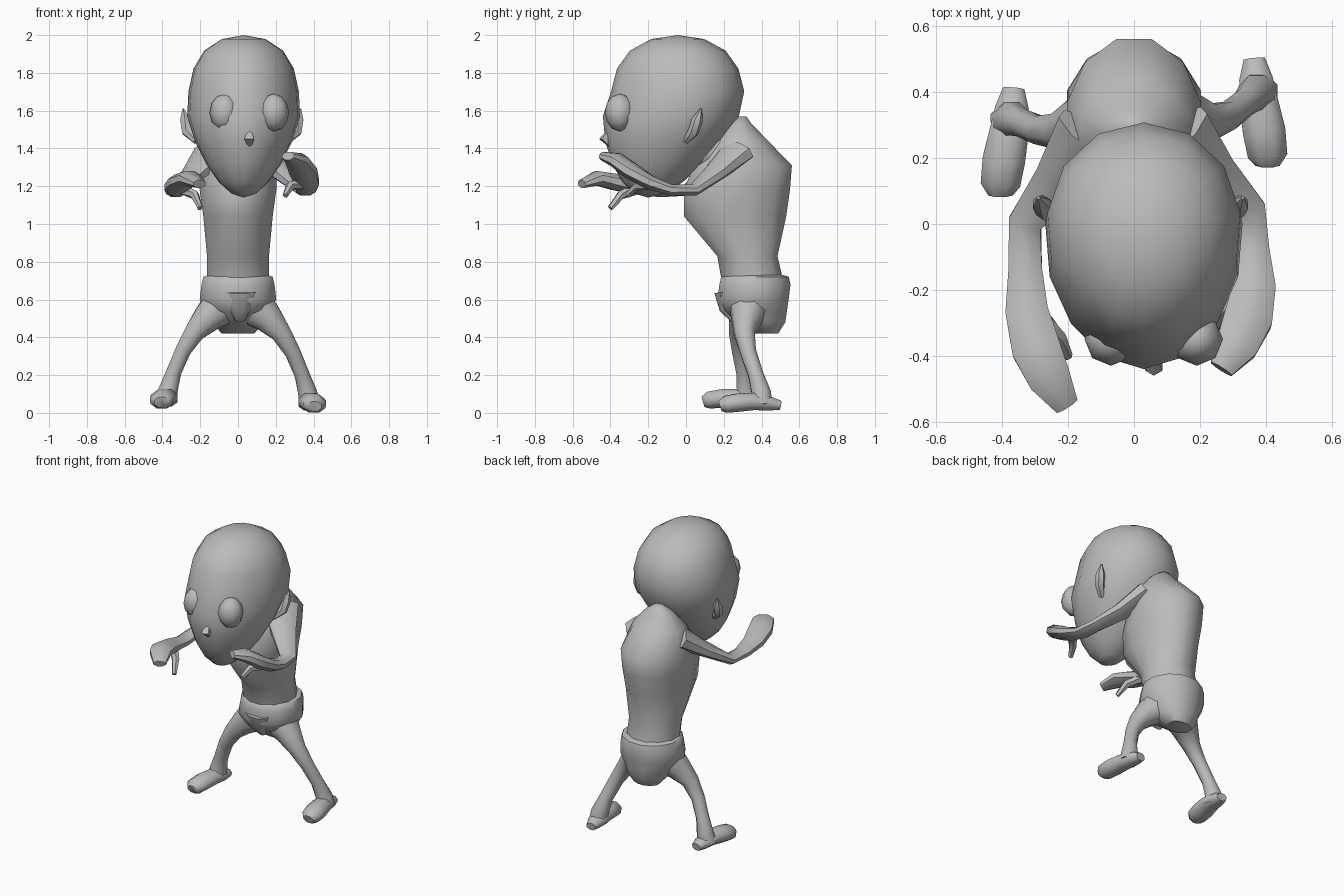
import bpy
import bmesh
from math import sin, cos, pi, radians
from mathutils import Vector, Matrix

cube = bpy.data.objects.get("Cube")
if cube:
    bpy.data.objects.remove(cube, do_unlink=True)

shade = (.5, .5, .5, 1)
grey = bpy.data.materials.new("plain grey")
grey.use_nodes = True
grey.diffuse_color = shade
grey.node_tree.nodes["Principled BSDF"].inputs["Base Color"].default_value = shade

SIDEWAYS, FORWARD, UPWARD = Vector((1, 0, 0)), Vector((0, 1, 0)), Vector((0, 0, 1))
SIDES = (("left", 1), ("right", -1))


def finish(bm, name):
    """Turn a bmesh into a smooth-shaded object."""
    bmesh.ops.recalc_face_normals(bm, faces=bm.faces)
    mesh = bpy.data.meshes.new(name)
    bm.to_mesh(mesh)
    bm.free()
    mesh.materials.append(grey)
    obj = bpy.data.objects.new(name, mesh)
    bpy.context.collection.objects.link(obj)
    bpy.ops.object.select_all(action='DESELECT')
    obj.select_set(True)
    bpy.context.view_layer.objects.active = obj
    bpy.ops.object.shade_smooth_by_angle(angle=radians(55))


def skin(name, loops):
    """Bridge a list of equal point loops and cap both ends."""
    bm = bmesh.new()
    rings = [[bm.verts.new(point) for point in loop] for loop in loops]
    for low, high in zip(rings, rings[1:]):
        for i in range(len(low)):
            bm.faces.new((low[i - 1], low[i], high[i], high[i - 1]))
    bm.faces.new(rings[0])
    bm.faces.new(rings[-1])
    finish(bm, name)


def oval(centre, across, along, count):
    """Points around an ellipse spanned by two half axes."""
    turns = [2 * pi * (i + .5) / count for i in range(count)]
    return [centre + across * cos(t) + along * sin(t) for t in turns]


def trunk(name, rows):
    """Stack ovals given as height, half width, front and back."""
    skin(name, [oval(Vector((0, (front + back) / 2, z)), SIDEWAYS * half,
                     FORWARD * (back - front) / 2, 12)
                for z, half, front, back in rows])


def limb(name, rows, reference, flat=1.0, count=8):
    """Sweep an oval along a path of x, y, z and half width."""
    path = [Vector(row[:3]) for row in rows]
    loops = []
    for k, (point, row) in enumerate(zip(path, rows)):
        direction = (path[min(k + 1, len(path) - 1)] - path[max(k - 1, 0)]).normalized()
        side = direction.cross(reference).normalized()
        loops.append(oval(point, side * row[3], side.cross(direction) * row[3] * flat, count))
    skin(name, loops)


def ball(segments, rings, centre, size):
    """Low-poly ellipsoid, not yet turned into an object."""
    bm = bmesh.new()
    bmesh.ops.create_uvsphere(bm, u_segments=segments, v_segments=rings, radius=1)
    bm.transform(Matrix.Translation(centre) @ Matrix.Diagonal((*size, 1)))
    return bm


# Large head: narrow jaw set forward, full crown, wider behind
head_centre, head_size = Vector((.03, -.08, 1.57)), Vector((.3, .36, .43))
head = ball(14, 10, head_centre, head_size)
for vert in head.verts:
    offset = vert.co - head_centre
    rise = offset.z / head_size.z
    swell = 1 + .3 * (rise if rise < 0 else rise * rise)
    offset.x *= swell * (1 + .1 * offset.y / head_size.y)
    offset.y = offset.y * swell + .12 * min(rise, .3)
    vert.co = head_centre + offset
finish(head, "head")

# Bulging eyes and pointed ears
for side, out in SIDES:
    finish(ball(8, 6, (.06 + out * .13, -.35, 1.59), (.08, .08, .1)), side + "_eye")
    ear = [(.24, 0, 1.44, .02), (.29, .04, 1.49, .03), (.3, .06, 1.55, .03), (.31, .08, 1.61, .005)]
    limb(side + "_ear", [(.02 + out * x, y, z, size) for x, y, z, size in ear], FORWARD, count=6)

# Small nose
limb("nose", [(.06, -.4, 1.5, .01), (.06, -.43, 1.45, .03), (.06, -.4, 1.42, .015)], FORWARD, count=6)

# Hunched torso and neck
trunk("torso", [
    (.66, .17, .19, .53), (.83, .17, .16, .49), (1.04, .19, -.02, .54), (1.18, .21, -.02, .56),
    (1.31, .21, .03, .57), (1.44, .17, .14, .44), (1.53, .09, .22, .35), (1.57, .03, .27, .32)])
limb("neck", [(.01, .25, 1.38, .12), (.03, -.05, 1.4, .11)], UPWARD)

# Baggy shorts with a raised waistband and a pouch in front
trunk("shorts", [
    (.42, .09, .36, .49), (.48, .14, .27, .53), (.54, .17, .19, .54), (.6, .21, .16, .55),
    (.68, .2, .17, .56), (.72, .19, .18, .55), (.73, .16, .2, .52)])
limb("shorts_front", [(.01, .2, .64, .09), (.01, .21, .55, .06), (.01, .25, .49, .025)], FORWARD, .6)


def stance(rows, out):
    """Mirror the right leg, stepping further forward towards the foot."""
    drop = [max(1 - out, 0) * (.6 - row[2]) for row in rows]
    return [(out * x, y - .08 * d, z + .02 * d, size)
            for (x, y, z, size), d in zip(rows, drop)]


def reach(rows, out):
    """Mirror the right arm, stretching it forward with a drooping hand."""
    far = [max(-out, 0) * (.27 - row[1]) / .7 for row in rows]
    return [(out * (x - .06 * f), y - .11 * f, z - .14 * f ** 4, size)
            for (x, y, z, size), f in zip(rows, far)]


# Thin bent legs, long feet, arms with flat mitten hands
leg = [(.08, .34, .57, .12), (.16, .32, .5, .085), (.23, .31, .42, .058), (.29, .33, .32, .045),
       (.34, .37, .2, .043), (.37, .4, .1, .055), (.38, .4, .04, .06)]
foot = [(.365, .5, .04, .035), (.37, .44, .05, .055), (.38, .36, .06, .065),
        (.395, .28, .055, .07), (.405, .21, .045, .065), (.405, .18, .035, .04)]
arm = [(.13, .27, 1.38, .12), (.24, .15, 1.27, .08), (.35, .04, 1.18, .055), (.36, -.08, 1.18, .055),
       (.365, -.19, 1.22, .07), (.345, -.29, 1.28, .08), (.31, -.37, 1.34, .07), (.265, -.44, 1.36, .04)]
thumb = [(.33, -.2, 1.21, .03), (.275, -.26, 1.2, .025), (.25, -.31, 1.15, .015)]
for side, out in SIDES:
    limb(side + "_leg", stance(leg, out), FORWARD)
    limb(side + "_foot", stance(foot, out), UPWARD, .75)
    limb(side + "_arm", reach(arm, out), UPWARD, .58)
    limb(side + "_thumb", reach(thumb, out), FORWARD, count=6)
